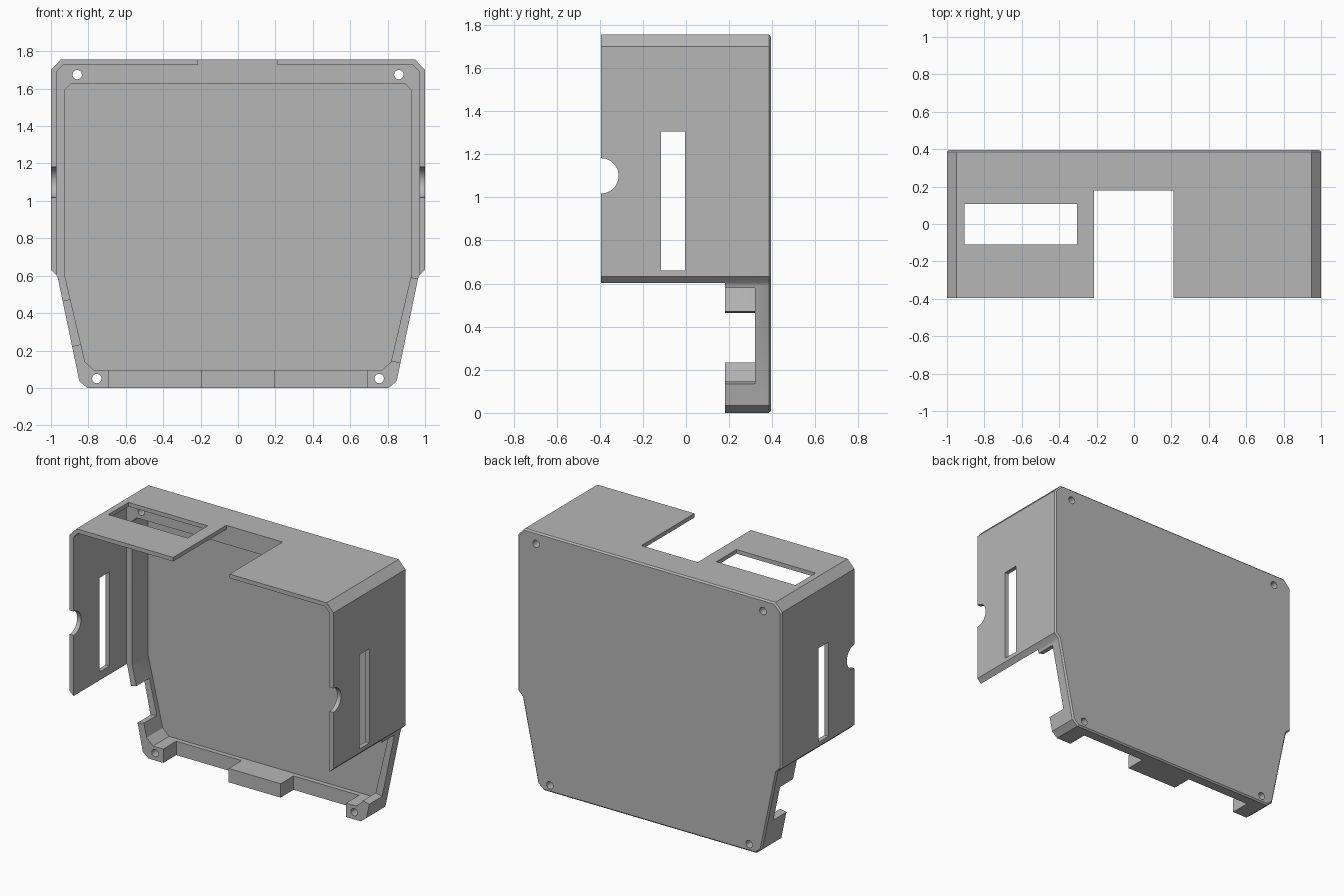
import bpy
import bmesh
import math
from mathutils import Matrix

default = bpy.data.objects.get("Cube")
if default:
    bpy.data.objects.remove(default, do_unlink=True)

grey = bpy.data.materials.new("plain grey plastic")
GREY = (0.47, 0.47, 0.47, 1)
grey.diffuse_color = GREY
grey.use_nodes = True
grey.node_tree.nodes["Principled BSDF"].inputs["Base Color"].default_value = GREY


def add_object(name, bm):
    bmesh.ops.recalc_face_normals(bm, faces=bm.faces)
    mesh = bpy.data.meshes.new(name)
    bm.to_mesh(mesh)
    bm.free()
    mesh.materials.append(grey)
    obj = bpy.data.objects.new(name, mesh)
    bpy.context.collection.objects.link(obj)
    return obj


def prism(name, half, y0, y1, back_bevel=0):
    """Mirror a half outline (x, z) and extrude it from y0 to y1."""
    outline = half + [(-x, z) for x, z in reversed(half)]
    bm = bmesh.new()
    face = bm.faces.new([bm.verts.new((x, y0, z)) for x, z in outline])
    grown = bmesh.ops.extrude_face_region(bm, geom=[face])["geom"]
    moved = [g for g in grown if isinstance(g, bmesh.types.BMVert)]
    bmesh.ops.translate(bm, verts=moved, vec=(0, y1 - y0, 0))
    if back_bevel:
        rim = [e for e in bm.edges if all(v in moved for v in e.verts)]
        bmesh.ops.bevel(bm, geom=rim, offset=back_bevel, segments=1,
                        affect="EDGES", profile=0.5)
    return add_object(name, bm)


def box(name, xs, ys, zs, tilt=0):
    bm = bmesh.new()
    centre = [(a + b) / 2 for a, b in (xs, ys, zs)]
    size = [b - a for a, b in (xs, ys, zs)]
    matrix = (Matrix.Translation(centre) @ Matrix.Rotation(tilt, 4, "Y")
              @ Matrix.Diagonal((*size, 1)))
    bmesh.ops.create_cube(bm, size=1, matrix=matrix)
    return add_object(name, bm)


def cylinder(name, radius, depth, centre, axis, segments):
    bm = bmesh.new()
    matrix = Matrix.Translation(centre) @ Matrix.Rotation(math.pi / 2, 4, axis)
    bmesh.ops.create_cone(bm, cap_ends=True, segments=segments, radius1=radius,
                          radius2=radius, depth=depth, matrix=matrix)
    return add_object(name, bm)


# Solid outer form with a chamfered back edge
BACK, STEP, LIP, FLOOR = 0.395, 0.18, 0.32, 0.353
case = prism("enclosure_cover",
             [(0.805, 0), (0.848, 0.035), (0.965, 0.595), (0.97, 0.603),
              (1, 0.632), (1, 1.70), (0.948, 1.755)], -BACK, BACK, 0.01)

cutters = [
    # Hollow between the side and top walls, and open space below them
    prism("hood_hollow", [(0.97, -1), (0.97, 1.692), (0.935, 1.727)], -1, STEP),
    box("open_underside", (-2, 2), (-1, STEP), (-1, 0.6)),
    # Recess inside the thick rim
    prism("rim_recess", [(0.77, 0.095), (0.818, 0.14), (0.928, 0.61),
                         (0.928, 1.592), (0.893, 1.625)], -1, FLOOR),
    # Top notch and top slot
    box("top_notch", (-0.215, 0.212), (-1, STEP), (1.66, 2)),
    box("top_slot", (-0.905, -0.305), (-0.11, 0.108), (1.66, 2)),
    # Wall slots and half-round cable notches, cut through both sides
    box("side_slots", (-2, 2), (-0.115, -0.005), (0.66, 1.305)),
    cylinder("cable_notches", 0.082, 4, (0, -BACK, 1.1), "Y", 48),
]

# Gaps in the sloping rim: a short one on the right, a long one on the left
SLOPE = math.radians(12)
for name, x, z, length in (("right_gap", -0.892, 0.347, 0.245),
                           ("left_gap", 0.895, 0.362, 0.455)):
    cutters.append(box(name, (x - 0.07, x + 0.07), (0, LIP),
                       (z - length / 2, z + length / 2),
                       math.copysign(SLOPE, x)))

# Bottom rim gaps and corner screw holes
for side in (-1, 1):
    xs = sorted((side * 0.197, side * 0.692))
    cutters.append(box("bottom_gap", xs, (0, LIP), (-0.5, 0.12)))
    for x, z in ((0.86, 1.675), (0.755, 0.05)):
        cutters.append(cylinder("screw_hole", 0.025, 2, (side * x, 0.5, z), "X", 32))

bpy.ops.object.select_all(action="DESELECT")
bpy.context.view_layer.objects.active = case
case.select_set(True)
for cutter in cutters:
    cutter.hide_render = True
    mod = case.modifiers.new(cutter.name, "BOOLEAN")
    mod.operation = "DIFFERENCE"
    mod.solver = "EXACT"
    mod.object = cutter
    bpy.ops.object.modifier_apply(modifier=mod.name)
    bpy.data.objects.remove(cutter, do_unlink=True)

bpy.ops.object.shade_smooth_by_angle(angle=math.radians(25))
